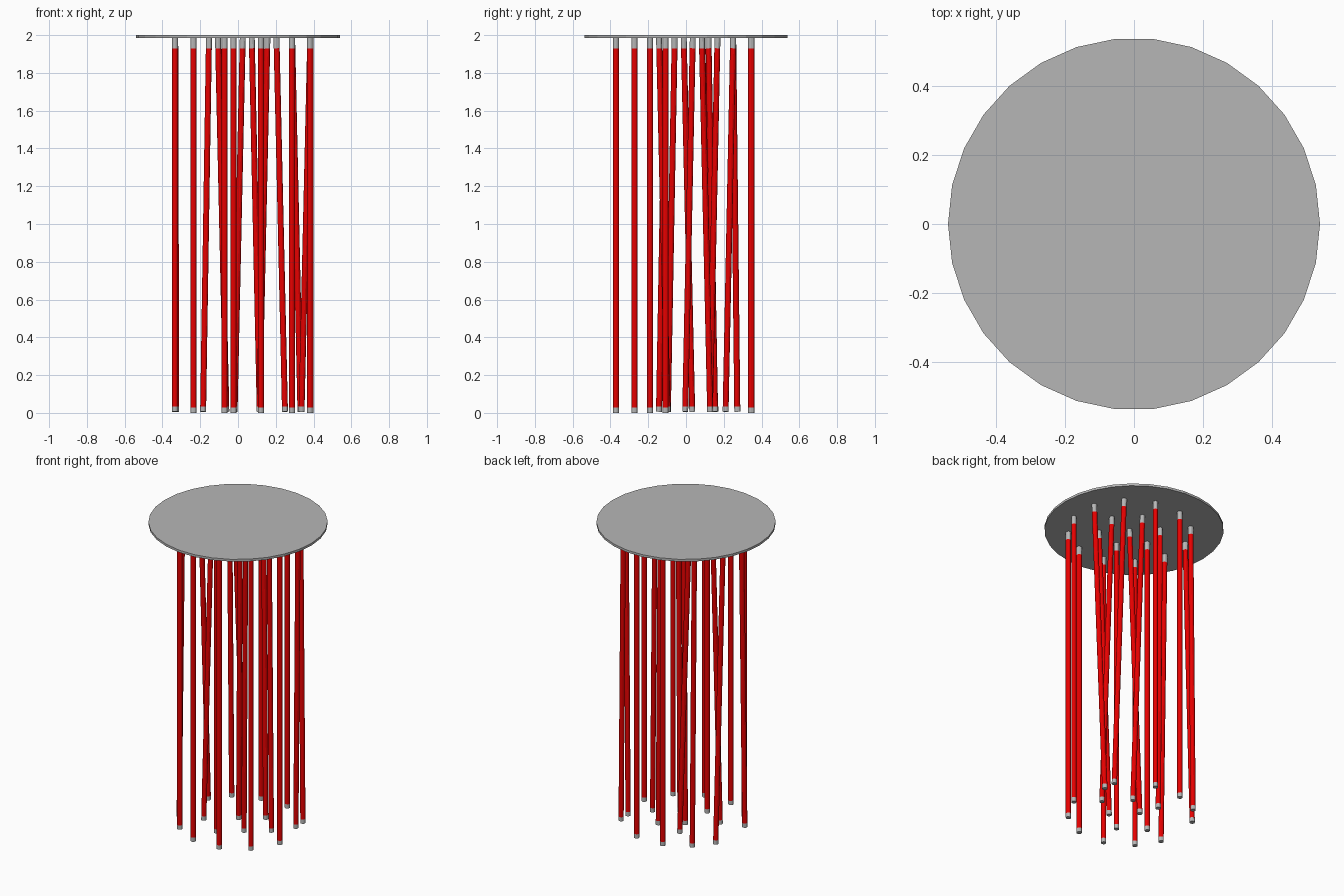
import bpy, bmesh, math
from mathutils import Vector

cube = bpy.data.objects.get("Cube")
if cube:
    bpy.data.objects.remove(cube, do_unlink=True)


def make_material(name, color):
    mat = bpy.data.materials.new(name)
    mat.use_nodes = True
    mat.diffuse_color = color
    mat.node_tree.nodes["Principled BSDF"].inputs["Base Color"].default_value = color
    return mat


grey = make_material("grey metal", (0.47, 0.47, 0.47, 1))
red = make_material("red", (0.8, 0.0, 0.0, 1))

DISC_BOTTOM = 1.985
CENTRE = Vector((0.025, -0.012, 0))
ROD_RADIUS = 0.016


def cylinder(name, radius, sides, start, end, mat):
    """Capped cylinder running from start to end."""
    axis = end - start
    bpy.ops.mesh.primitive_cylinder_add(
        vertices=sides, radius=radius, depth=axis.length, location=(start + end) / 2)
    obj = bpy.context.object
    obj.rotation_euler = axis.to_track_quat("Z", "Y").to_euler()
    obj.name = name
    obj.data.materials.append(mat)
    return obj


def hanging_rod(name, top, lean):
    """Red rod with a grey ferrule at each end; lean moves the foot sideways."""
    foot = top + Vector((lean[0], lean[1], 0))
    foot.z = 0.006 if lean != (0, 0) else 0
    axis = (top - foot).normalized()
    low, high = foot + axis * 0.028, top - axis * 0.055
    cylinder(name + "_foot_cap", ROD_RADIUS, 12, foot, low, grey)
    cylinder(name, ROD_RADIUS, 12, low, high, red)
    cylinder(name + "_top_cap", ROD_RADIUS, 12, high, top, grey)


def rod_ring(name, radius, count, leans):
    for i in range(count):
        angle = math.radians(15) + i * math.tau / count
        top = CENTRE + Vector((radius * math.cos(angle), radius * math.sin(angle), DISC_BOTTOM))
        hanging_rod(f"{name}_{i + 1}", top, leans.get(i, (0, 0)))


# Ceiling disc (first corner on +x)
disc = cylinder("top_disc", 0.54, 30, Vector((0, 0, DISC_BOTTOM)), Vector((0, 0, 2)), grey)
disc.rotation_euler = (0, 0, math.pi / 2)

# Centre rod, then inner and outer rings; some rods hang at a slant
hanging_rod("centre_rod", CENTRE + Vector((0, 0, DISC_BOTTOM)), (-0.043, 0.045))
rod_ring("inner_rod", 0.185, 6, {
    0: (0.045, -0.04), 1: (0.042, -0.04), 2: (0.044, 0.035),
    3: (-0.031, -0.036), 5: (-0.043, 0.045)})
rod_ring("outer_rod", 0.37, 12, {
    0: (-0.046, 0.044), 1: (0.044, -0.04), 4: (0, 0.022),
    5: (0.005, 0.072), 6: (0, -0.035)})
